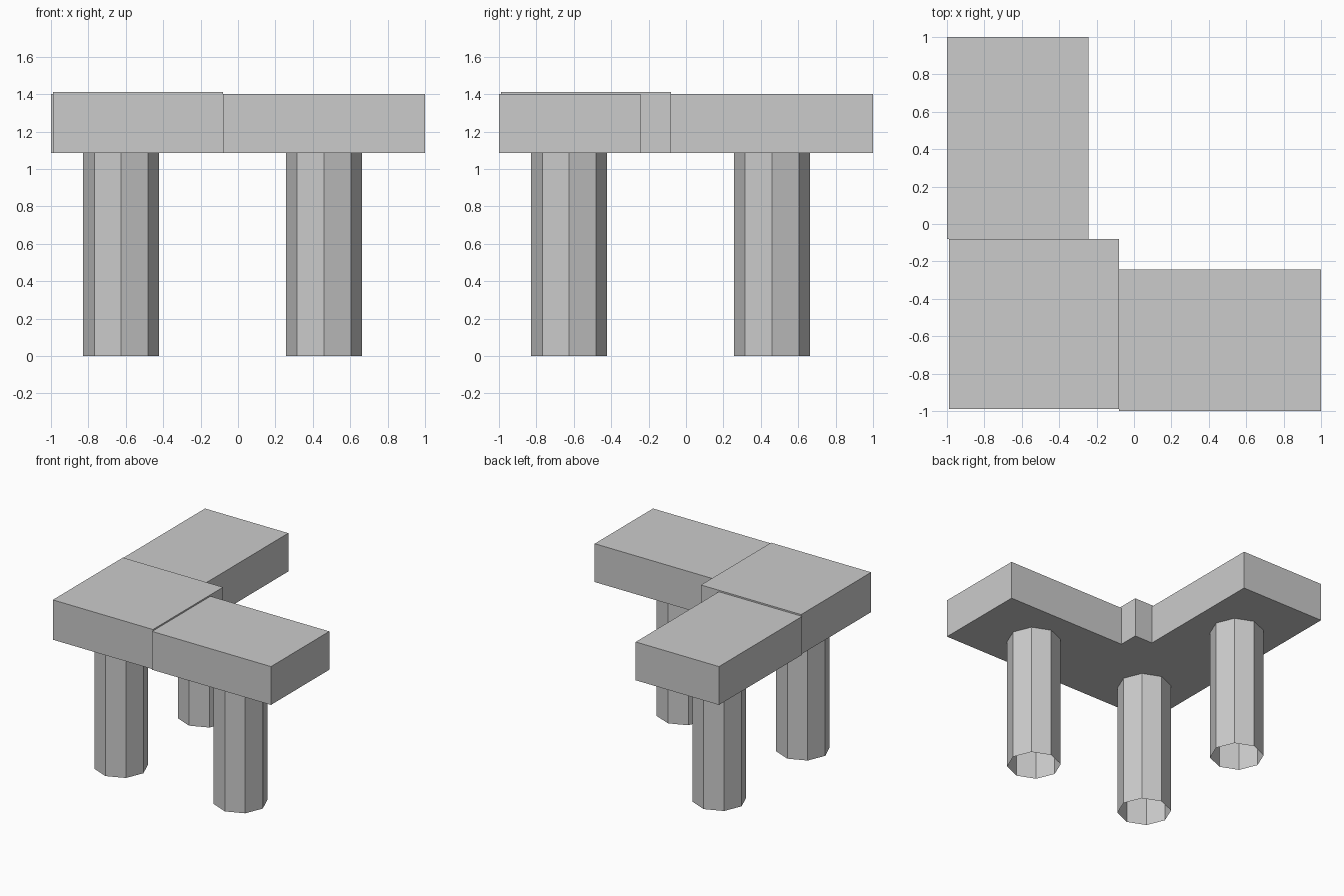
import bpy
from mathutils import Vector

cube = bpy.data.objects.get("Cube")
if cube:
    bpy.data.objects.remove(cube, do_unlink=True)

# Single stone colour
stone = bpy.data.materials.new("grey_stone")
stone.use_nodes = True
grey = (0.6, 0.6, 0.6, 1)
stone.diffuse_color = grey
stone.node_tree.nodes["Principled BSDF"].inputs["Base Color"].default_value = grey

BEAM_BOTTOM = 1.085


def finish(name):
    obj = bpy.context.object
    obj.name = obj.data.name = name
    obj.data.materials.append(stone)
    return obj


def block(name, low, high):
    low, high = Vector(low), Vector(high)
    bpy.ops.mesh.primitive_cube_add(size=1, location=(low + high) / 2)
    obj = finish(name)
    obj.scale = high - low
    bpy.ops.object.transform_apply(location=False, rotation=False, scale=True)
    return obj


# Three lintel blocks, the corner one slightly taller
block("corner_block", (-0.99, -0.99, BEAM_BOTTOM), (-0.08, -0.08, 1.412))
block("left_beam", (-0.08, -1, BEAM_BOTTOM), (1, -0.243, 1.4))
block("back_beam", (-1, -0.08, BEAM_BOTTOM), (-0.243, 1, 1.4))

# Hollow eight-sided columns with open ends
columns = {
    "corner_column": (-0.625, -0.625),
    "left_column": (0.46, -0.625),
    "back_column": (-0.625, 0.46),
}
for name, (x, y) in columns.items():
    bpy.ops.mesh.primitive_cylinder_add(
        vertices=8, radius=0.203, depth=BEAM_BOTTOM,
        end_fill_type='NOTHING', location=(x, y, BEAM_BOTTOM / 2))
    finish(name)
